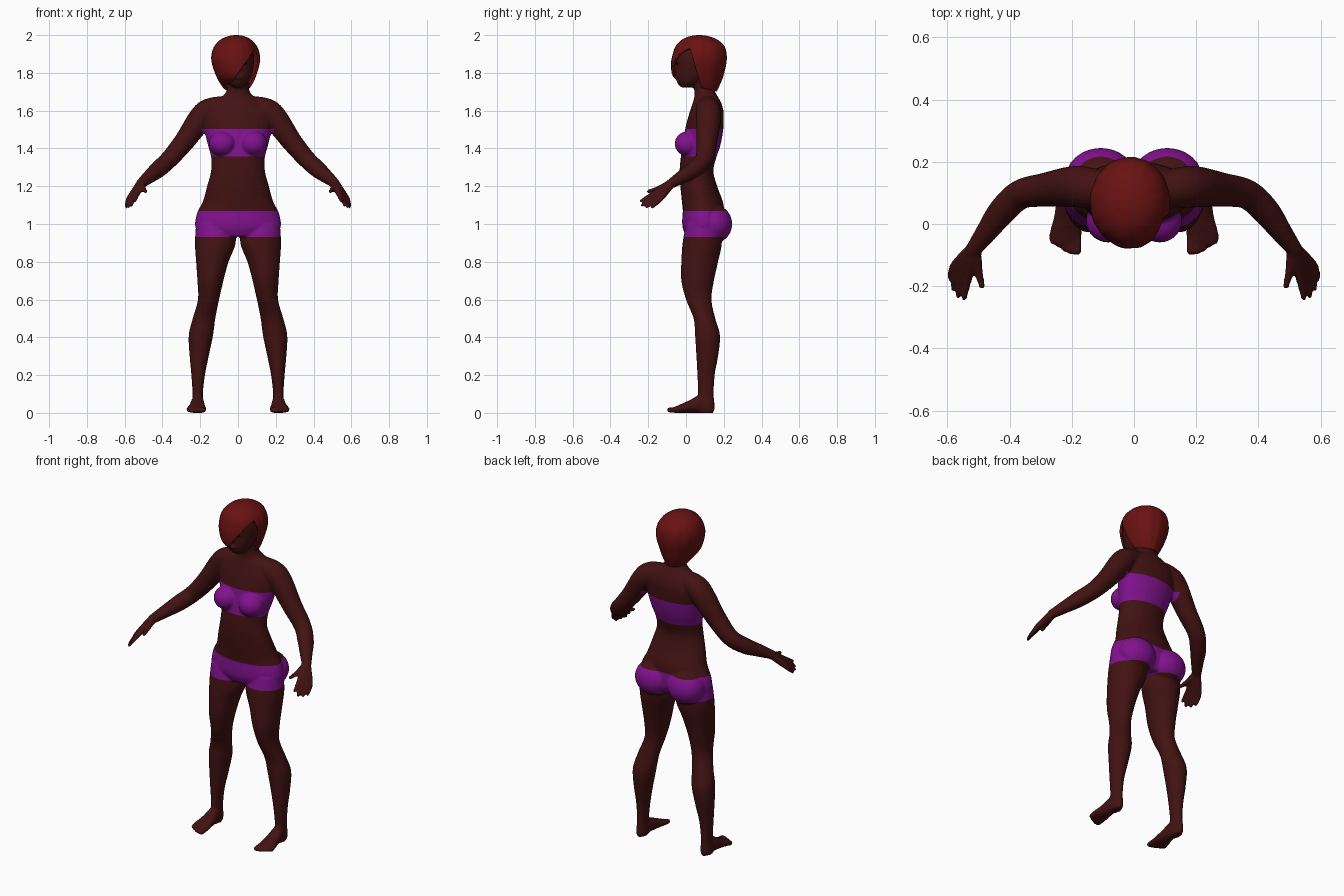
import bpy, bmesh, math
from mathutils import Vector, Matrix

if "Cube" in bpy.data.objects:
    bpy.data.objects.remove(bpy.data.objects["Cube"], do_unlink=True)


def material(name, rgb):
    m = bpy.data.materials.new(name)
    m.use_nodes = True
    m.diffuse_color = (*rgb, 1)
    bsdf = next(n for n in m.node_tree.nodes if n.type == 'BSDF_PRINCIPLED')
    bsdf.inputs["Base Color"].default_value = (*rgb, 1)
    bsdf.inputs["Roughness"].default_value = 0.7
    return m


SKIN = material("dark_skin", (0.055, 0.006, 0.006))
CLOTH = material("purple_cloth", (0.22, 0.006, 0.27))
HAIR = material("red_hair", (0.14, 0.006, 0.006))
EYE = material("dark_eye", (0.012, 0.003, 0.003))


def make_object(name, bm, *mats):
    bmesh.ops.recalc_face_normals(bm, faces=bm.faces)
    for f in bm.faces:
        f.smooth = True
    me = bpy.data.meshes.new(name)
    bm.to_mesh(me)
    bm.free()
    ob = bpy.data.objects.new(name, me)
    bpy.context.collection.objects.link(ob)
    for m in mats:
        me.materials.append(m)
    return ob


def resample(rows, n=5):
    """Catmull-Rom through rows of numbers."""
    out = []
    for i in range(len(rows) - 1):
        quad = [rows[max(0, min(len(rows) - 1, i + k))] for k in (-1, 0, 1, 2)]
        for j in range(n):
            t = j / n
            out.append([b + 0.5 * t * (c - a + t * (2*a - 5*b + 4*c - d + t * (3*(b - c) + d - a)))
                        for a, b, c, d in zip(*quad)])
    return out + [list(rows[-1])]


def loft(bm, rings, cap_start=True):
    vs = [[bm.verts.new(p) for p in r] for r in rings]
    n = len(vs[0])
    for a, b in zip(vs, vs[1:]):
        for i in range(n):
            bm.faces.new((a[i], a[(i + 1) % n], b[(i + 1) % n], b[i]))
    if cap_start:
        bm.faces.new(vs[0][::-1])
    bm.faces.new(vs[-1])


def ellipse(center, u, v, n=32, ripple=0):
    pts = []
    for i in range(n):
        a = math.tau * i / n
        k = 1 + ripple * math.sin(a * 13 + math.sin(a * 5))
        pts.append(center + (u * math.cos(a) + v * math.sin(a)) * k)
    return pts


def column(bm, rows):
    """Upright loft; each row is z, x min, x max, y front, y back."""
    loft(bm, [ellipse(Vector(((a + b) / 2, (f + k) / 2, z)), Vector(((b - a) / 2, 0, 0)),
                      Vector((0, (k - f) / 2, 0))) for z, a, b, f, k in resample(rows)])


def ball(bm, center, size):
    m = Matrix.Translation(center) @ Matrix.Diagonal((*size, 1))
    bmesh.ops.create_uvsphere(bm, u_segments=24, v_segments=16, radius=1, matrix=m)


def limb(bm, rows):
    """Round tube; each row is x, y, z, radius."""
    rows = resample(rows)
    pts = [Vector(r[:3]) for r in rows]
    rings = []
    for i, r in enumerate(rows):
        d = pts[min(i + 1, len(pts) - 1)] - pts[max(i - 1, 0)]
        q = d.to_track_quat('Z', 'Y')
        rings.append(ellipse(pts[i], q @ Vector((r[3], 0, 0)), q @ Vector((0, r[3], 0)), 20))
    loft(bm, rings)
    for i in (0, -1):
        ball(bm, pts[i], (rows[i][3],) * 3)


bm = bmesh.new()

# Left leg
column(bm, [(1.0, .02, .222, 0, .18), (.9, .012, .228, -.018, .19), (.8, .05, .222, -.025, .17),
            (.7, .077, .215, -.025, .148), (.6, .1, .212, 0, .135), (.5, .12, .24, .04, .155),
            (.41, .132, .261, .048, .18), (.3, .155, .256, .055, .17), (.2, .175, .247, .06, .152),
            (.1, .186, .241, .063, .147), (.03, .184, .246, .05, .152), (0, .19, .24, .06, .145)])

# Left foot: y, x centre, half width, height
foot = resample([(.13, .214, .025, .05), (.08, .214, .034, .095), (.02, .216, .042, .068),
                 (-.03, .22, .052, .045), (-.065, .221, .05, .03)])
loft(bm, [ellipse(Vector((x, y, h / 2)), Vector((w, 0, 0)), Vector((0, 0, h / 2)))
          for y, x, w, h in foot])
for i in range(5):
    x, r = .183 + .0195 * i, .014 - .001 * i
    limb(bm, [(x, -.04, .02, r), (x, -.088 + .006 * i * i / 2.4, r + .001, r)])

# Left arm
limb(bm, [(.06, .11, 1.625, .055), (.15, .117, 1.6, .066), (.2, .12, 1.555, .066),
          (.285, .11, 1.436, .055), (.365, .095, 1.342, .048), (.425, .04, 1.287, .045),
          (.47, -.02, 1.25, .036), (.515, -.08, 1.213, .026)])

# Left hand: each finger runs from the wrist over its knuckle to the tip
wrist = (.515, -.08, 1.213, .024)
fingers = [((.532, -.168, 1.163), (.546, -.238, 1.122)), ((.55, -.166, 1.148), (.565, -.232, 1.098)),
           ((.566, -.153, 1.137), (.582, -.21, 1.09)), ((.578, -.135, 1.133), (.59, -.178, 1.09))]
for knuckle, tip in fingers:
    limb(bm, [wrist, (*knuckle, .0145), (*tip, .009)])
limb(bm, [wrist, (.502, -.145, 1.187, .015), (.489, -.2, 1.172, .01)])

# Left breast and buttock
ball(bm, (.083, .01, 1.425), (.072, .07, .066))
ball(bm, (.107, .15, 1.0), (.112, .095, .1))

# Mirror the left parts to the right
twin = bmesh.ops.duplicate(bm, geom=bm.verts[:] + bm.edges[:] + bm.faces[:])["geom"]
bmesh.ops.scale(bm, vec=(-1, 1, 1), verts=[v for v in twin if isinstance(v, bmesh.types.BMVert)])

# Torso and neck: z, half width, y front, y back
torso = [(.935, .17, 0, .18), (.98, .224, -.018, .2), (1.03, .224, -.02, .205),
         (1.07, .212, -.017, .202), (1.12, .186, -.022, .195), (1.2, .164, -.03, .165),
         (1.28, .143, -.034, .145), (1.35, .142, -.028, .16), (1.42, .16, -.018, .183),
         (1.5, .179, -.005, .197), (1.56, .188, .01, .2), (1.6, .18, .022, .198),
         (1.645, .135, .037, .185), (1.68, .078, .045, .165), (1.72, .057, .042, .148),
         (1.79, .055, .03, .14)]
column(bm, [(z, -w, w, f, k) for z, w, f, k in torso])

# Head, nose and lips
head = [(1.723, .028, -.025, .04), (1.745, .052, -.045, .075), (1.78, .07, -.054, .12),
        (1.83, .082, -.055, .15), (1.88, .085, -.057, .16), (1.93, .075, -.045, .15),
        (1.968, .042, -.01, .11)]
column(bm, [(z, -w, w, f, k) for z, w, f, k in head])
limb(bm, [(0, -.05, 1.865, .009), (0, -.06, 1.825, .013)])
ball(bm, (0, -.052, 1.777), (.024, .011, .01))

# Fuse everything into one smooth skin
body = make_object("body", bm, SKIN, CLOTH)
fuse = body.modifiers.new("fuse", 'REMESH')
fuse.mode = 'VOXEL'
fuse.voxel_size = 0.0068
relax = body.modifiers.new("relax", 'SMOOTH')
relax.factor = 0.5
relax.iterations = 4
bpy.context.view_layer.update()
fused = bpy.data.meshes.new_from_object(body.evaluated_get(bpy.context.evaluated_depsgraph_get()))
body.modifiers.clear()

# Cut clean hems, then colour the cloth between them
bm = bmesh.new()
bm.from_mesh(fused)
floor = min(v.co.z for v in bm.verts)
bmesh.ops.translate(bm, vec=(0, 0, -floor), verts=bm.verts)
hems = [((0, 0, z), (0, 0, 1)) for z in (.93, 1.07, 1.358, 1.503)]
hems += [((x, 0, 0), (1, 0, 0)) for x in (-.19, .19)]
for co, no in hems:
    bmesh.ops.bisect_plane(bm, geom=bm.verts[:] + bm.edges[:] + bm.faces[:],
                           plane_co=co, plane_no=no)
for f in bm.faces:
    c = f.calc_center_median()
    shorts = .93 < c.z < 1.07 and abs(c.x) < .3
    band = 1.358 < c.z < 1.503 and abs(c.x) < .19
    f.material_index = int(shorts or band)
    f.smooth = True
bm.to_mesh(body.data)
bm.free()
if len(body.data.materials) == 0:
    for m in (SKIN, CLOTH):
        body.data.materials.append(m)

# Eyes
for side, name in ((1, "left_eye"), (-1, "right_eye")):
    bm = bmesh.new()
    ball(bm, (side * .034, -.046, 1.85), (.013, .006, .006))
    make_object(name, bm, EYE)

# Bobbed hair: z, x centre, y centre, half width, half depth
bob = resample([(1.695, -.008, .115, .05, .045), (1.73, -.008, .088, .077, .088),
                (1.78, -.01, .064, .104, .132), (1.85, -.012, .067, .126, .146),
                (1.9, -.013, .072, .127, .142), (1.945, -.013, .074, .11, .127),
                (1.978, -.012, .072, .078, .09), (1.995, -.01, .07, .04, .046),
                (2.0, -.01, .07, .008, .01)])
bm = bmesh.new()
loft(bm, [ellipse(Vector((x, y, z)), Vector((w, 0, 0)), Vector((0, d, 0)), 96, .008)
          for z, x, y, w, d in bob], cap_start=False)

# Open the bob over the left of the face and trim its lower edge
cuts = [(Vector((-.03, 0, 1.75)), Vector((1, 0, -.68))),
        (Vector((0, .03, 1.9)), Vector((0, -1, -.28))),
        (Vector((0, -.06, 1.755)), Vector((0, -.24, -1)))]
for co, no in cuts:
    bmesh.ops.bisect_plane(bm, geom=bm.verts[:] + bm.edges[:] + bm.faces[:],
                           plane_co=co, plane_no=no)
doomed = []
for f in bm.faces:
    c = f.calc_center_median()
    over_face, ahead, below = [(c - co).dot(no) > 0 for co, no in cuts]
    if (over_face and ahead) or below:
        doomed.append(f)
bmesh.ops.delete(bm, geom=doomed, context='FACES')
hair = make_object("hair", bm, HAIR)
thick = hair.modifiers.new("thickness", 'SOLIDIFY')
thick.thickness = 0.012
thick.offset = -1
